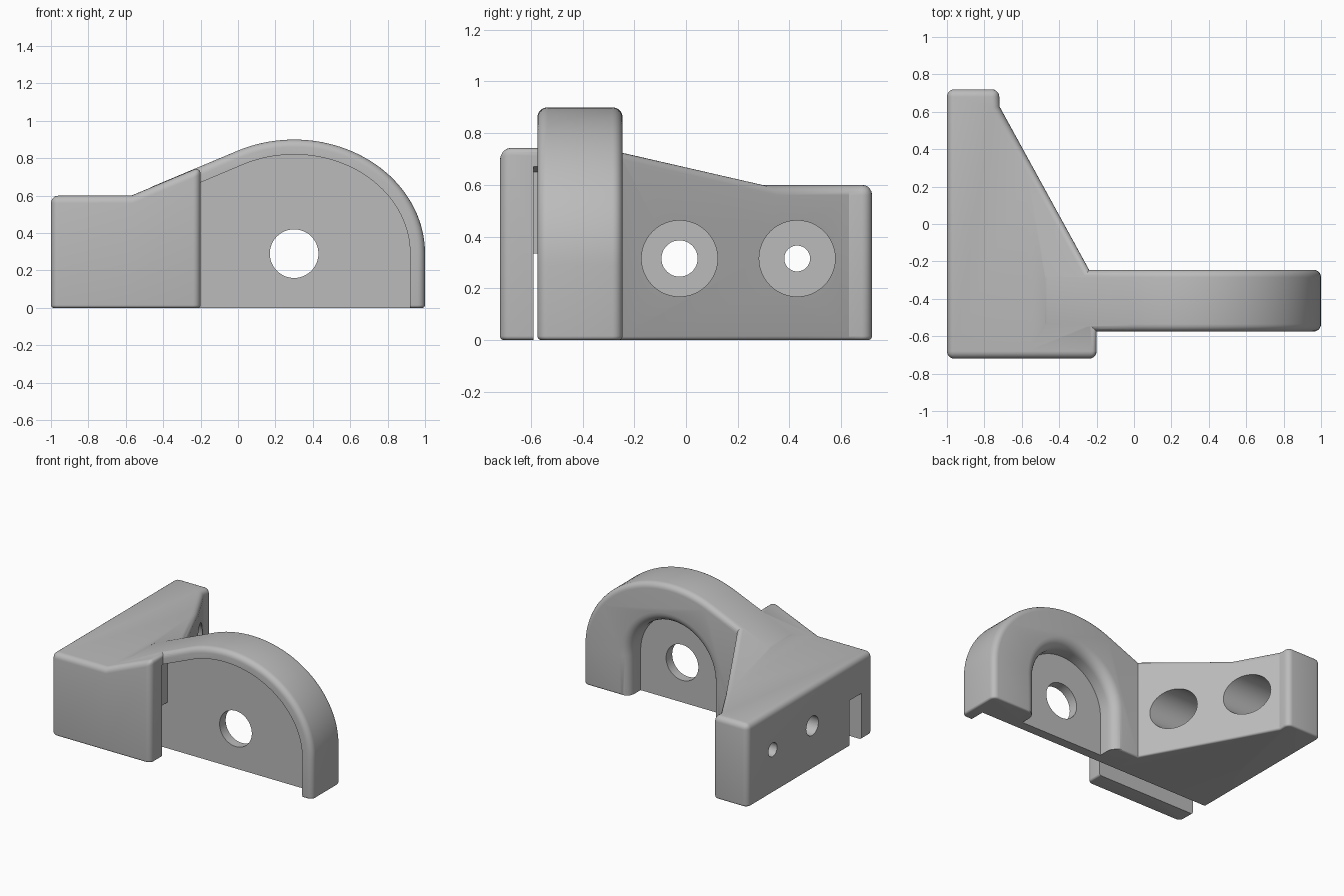
import bpy, bmesh
from math import sin, cos, pi, radians

if "Cube" in bpy.data.objects:
    bpy.data.objects.remove(bpy.data.objects["Cube"])

grey = bpy.data.materials.new("light_grey")
grey.use_nodes = True
grey.diffuse_color = (0.5, 0.5, 0.5, 1)
grey.node_tree.nodes["Principled BSDF"].inputs["Base Color"].default_value = (0.5, 0.5, 0.5, 1)

HOLE_X, HOLE_Z = 0.30, 0.29      # shared centre of the arch, pocket and hole
LUG_FRONT, LUG_BACK = -0.575, -0.245
ROUND = 0.04


def top_height(x):
    """Flat top that turns into a ramp towards the arch."""
    return 0.60 + 0.418 * max(0, x + 0.57)


def loft(rings):
    """Closed solid through rings of equal point count, facing outwards."""
    bm = bmesh.new()
    loops = [[bm.verts.new(p) for p in ring] for ring in rings]
    n = len(loops[0])
    for a, b in zip(loops, loops[1:]):
        for i in range(n):
            j = (i + 1) % n
            bm.faces.new((a[i], a[j], b[j], b[i]))
    bm.faces.new(loops[0][::-1])
    bm.faces.new(loops[-1])
    bm.normal_update()
    if bm.calc_volume(signed=True) < 0:
        bmesh.ops.reverse_faces(bm, faces=bm.faces[:])
        bm.normal_update()
    return bm


def finish(name, bm):
    mesh = bpy.data.meshes.new(name)
    bm.to_mesh(mesh)
    bm.free()
    mesh.materials.append(grey)
    obj = bpy.data.objects.new(name, mesh)
    bpy.context.scene.collection.objects.link(obj)
    return obj


def round_edges(bm):
    """Round the sharp outer edges, with a finer radius along the base."""
    for base, width in ((False, ROUND), (True, 0.015)):
        bm.normal_update()
        sharp = [e for e in bm.edges if e.is_manifold and e.is_convex
                 and e.calc_face_angle() > 0.6
                 and all(v.co.z < 1e-4 for v in e.verts) == base]
        bmesh.ops.bevel(bm, geom=sharp, offset=width, offset_type='OFFSET',
                        segments=5, profile=0.5, affect='EDGES', clamp_overlap=True)
    bm.normal_update()


def along_y(points, y):
    return [(x, y, z) for x, z in points]


def arch(inset, left, floor):
    """Half-ellipse on the right, tangent ramp on the left."""
    pts = [(left, floor), (1 - inset, floor)]
    for i in range(41):
        t = radians(115.4) * i / 40
        pts.append((HOLE_X + (0.70 - inset) * cos(t), HOLE_Z + (0.61 - inset) * sin(t)))
    x, z = pts[-1]
    pts.append((left, z + 0.42 * (left - x)))
    return pts


def u_shape(r):
    arc = [(HOLE_X + r * cos(pi * i / 32), HOLE_Z + r * sin(pi * i / 32)) for i in range(33)]
    return [(HOLE_X - r, -0.1), (HOLE_X + r, -0.1)] + arc


def circle(r, n=48):
    return [(r * cos(2 * pi * i / n), r * sin(2 * pi * i / n)) for i in range(n)]


def combine(target, other, operation):
    mod = target.modifiers.new(operation.lower(), 'BOOLEAN')
    mod.operation, mod.object, mod.solver = operation, other, 'EXACT'
    bpy.ops.object.select_all(action='DESELECT')
    bpy.context.view_layer.objects.active = target
    target.select_set(True)
    bpy.ops.object.modifier_apply(modifier=mod.name)
    bpy.data.objects.remove(other)


# Mounting block with the slanted back
plan = [(-1, -0.72), (-0.2, -0.72), (-0.2, -0.318), (-0.72, 0.63), (-0.72, 0.72), (-1, 0.72)]
bm = loft([[(x, y, z) for x, y in plan] for z in (0, 1)])
bmesh.ops.bisect_plane(bm, geom=bm.verts[:] + bm.edges[:] + bm.faces[:],
                       plane_co=(-0.57, 0, 0), plane_no=(1, 0, 0))
for v in bm.verts:
    if v.co.z > 0.5:
        v.co.z = top_height(v.co.x)
round_edges(bm)
bracket = finish("bracket", bm)

# Arched lug
profile = arch(0, -0.5, 0)
bm = loft([along_y(profile, y) for y in (LUG_FRONT, LUG_BACK)])
round_edges(bm)
combine(bracket, finish("arched_lug", bm), 'UNION')

# Front recess behind the lip, and the slot running through the block
slot_y = (-0.59, -0.455)
bm = loft([along_y(arch(0.08, -0.25, -0.1), y) for y in slot_y])
combine(bracket, finish("front_recess", bm), 'DIFFERENCE')
slot = [(-1.1, -0.1), (0, -0.1), (0, 0.335), (-1.1, 0.335)]
bm = loft([along_y(slot, y) for y in slot_y])
combine(bracket, finish("slot", bm), 'DIFFERENCE')

# Back pocket with a rounded mouth
radius, flare = 0.335, 0.07
rings = [along_y(u_shape(radius), -0.385)]
for i in range(7):
    a = pi / 2 * i / 6
    rings.append(along_y(u_shape(radius + flare * (1 - cos(a))), LUG_BACK - flare * (1 - sin(a))))
rings.append(along_y(u_shape(radius + flare), LUG_BACK + 0.03))
combine(bracket, finish("back_pocket", loft(rings)), 'DIFFERENCE')

# Pivot hole through the web
hole = [(HOLE_X + x, HOLE_Z + z) for x, z in circle(0.13)]
bm = loft([along_y(hole, y) for y in (-0.7, -0.1)])
combine(bracket, finish("pivot_hole", bm), 'DIFFERENCE')

# Screw holes with deep counterbores
for y, small in ((-0.025, 0.07), (0.43, 0.05)):
    for r, x0, x1 in ((0.147, -0.88, 0.1), (small, -1.1, -0.8)):
        bm = loft([[(x, y + u, 0.315 + w) for u, w in circle(r)] for x in (x0, x1)])
        combine(bracket, finish("screw_hole", bm), 'DIFFERENCE')

bpy.ops.object.shade_smooth_by_angle(angle=radians(28))
